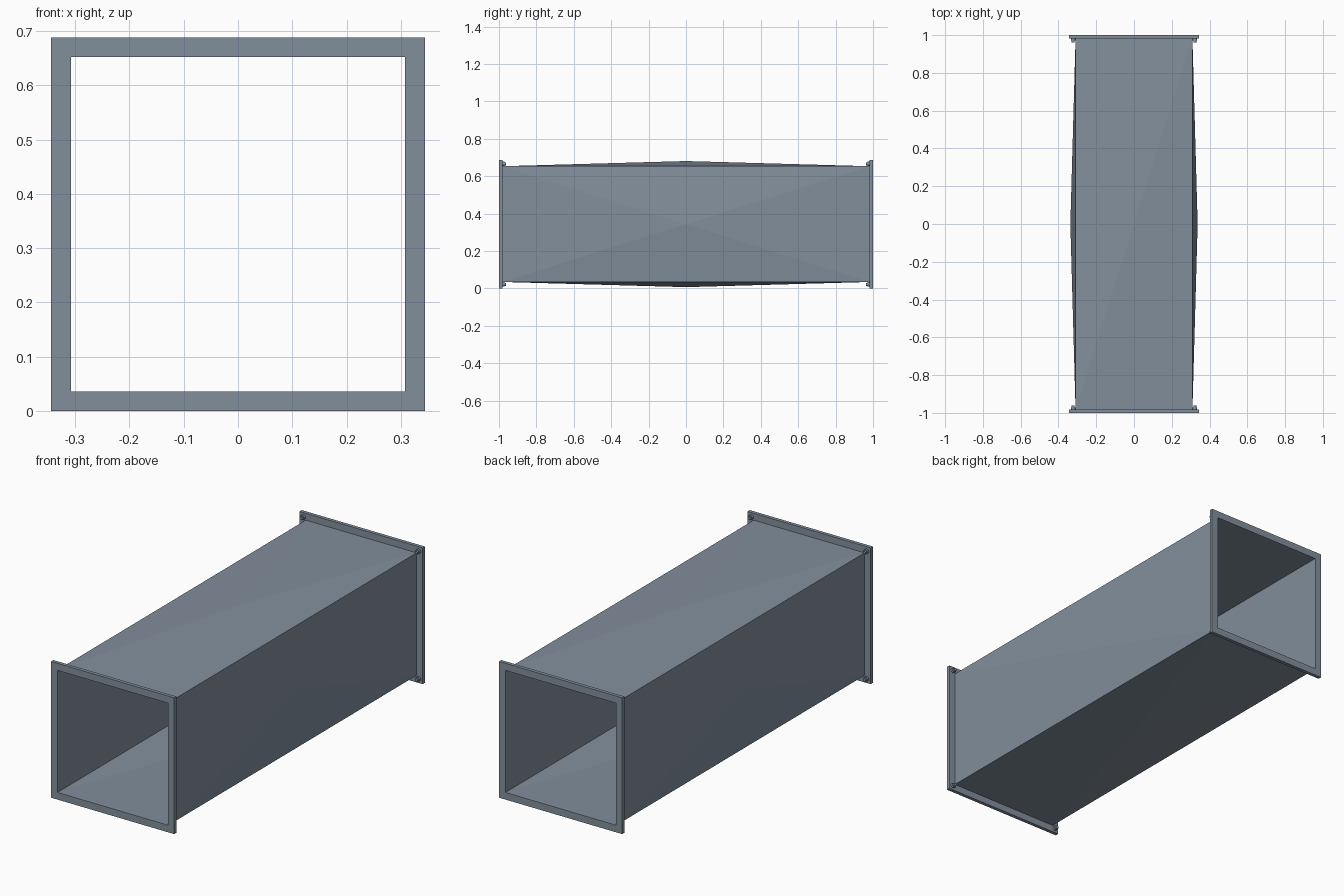
import bpy, bmesh, math
from mathutils import Matrix, Vector

if "Cube" in bpy.data.objects:
    bpy.data.objects.remove(bpy.data.objects["Cube"])

CZ = 0.344            # centre height of the duct
OUT, INN = 0.344, 0.308   # flange outer / inner half size
BULGE = 0.335         # panel centre distance from the axis
T = 0.018             # flange thickness

steel = bpy.data.materials.new("galvanised steel")
steel.diffuse_color = (0.225, 0.275, 0.335, 1)
steel.use_nodes = True
steel.node_tree.nodes["Principled BSDF"].inputs["Base Color"].default_value = steel.diffuse_color


def finish(bm, name):
    bmesh.ops.remove_doubles(bm, verts=bm.verts, dist=1e-5)
    bmesh.ops.recalc_face_normals(bm, faces=bm.faces)
    me = bpy.data.meshes.new(name)
    bm.to_mesh(me)
    bm.free()
    me.materials.append(steel)
    ob = bpy.data.objects.new(name, me)
    ob.location.z = CZ
    bpy.context.collection.objects.link(ob)
    return ob


# Duct: four cross-broken sheet panels, each a shallow pyramid
bm = bmesh.new()
for k in range(4):
    rot = Matrix.Rotation(k * math.pi / 2, 3, 'Y')
    ring = [bm.verts.new(rot @ Vector((sx * INN, sy * (1 - T), INN)))
            for sx, sy in ((-1, -1), (1, -1), (1, 1), (-1, 1))]
    peak = bm.verts.new(rot @ Vector((0, 0, BULGE)))
    for i in range(4):
        bm.faces.new((ring[i], ring[(i + 1) % 4], peak))
duct = finish(bm, "duct_body")
sheet = duct.modifiers.new("sheet", 'SOLIDIFY')
sheet.thickness = 0.002
sheet.offset = 1

corners = ((-1, -1), (1, -1), (1, 1), (-1, 1))
for side, label in ((-1, "front"), (1, "back")):
    # Flange: square frame with mitred corners
    bm = bmesh.new()
    prof = ((INN, 1), (OUT, 1), (OUT, 1 - T), (INN, 1 - T))
    rows = [[bm.verts.new((cx * r, side * y, cz * r)) for r, y in prof]
            for cx, cz in corners]
    for i in range(4):
        a, b = rows[i], rows[(i + 1) % 4]
        for j in range(4):
            n = (j + 1) % 4
            bm.faces.new((a[j], a[n], b[n], b[j]))
    finish(bm, label + "_flange")

    # Corner bolts on the inner face of the flange
    bm = bmesh.new()
    for cx, cz in corners:
        for r, y0, y1 in ((0.012, 0.971, 1 - T), (0.008, 0.962, 0.971)):
            mat = (Matrix.Translation((cx * 0.322, side * (y0 + y1) / 2, cz * 0.322))
                   @ Matrix.Rotation(math.pi / 2, 4, 'X'))
            bmesh.ops.create_cone(bm, cap_ends=True, segments=12, radius1=r,
                                  radius2=r, depth=y1 - y0, matrix=mat)
    finish(bm, label + "_bolts")
